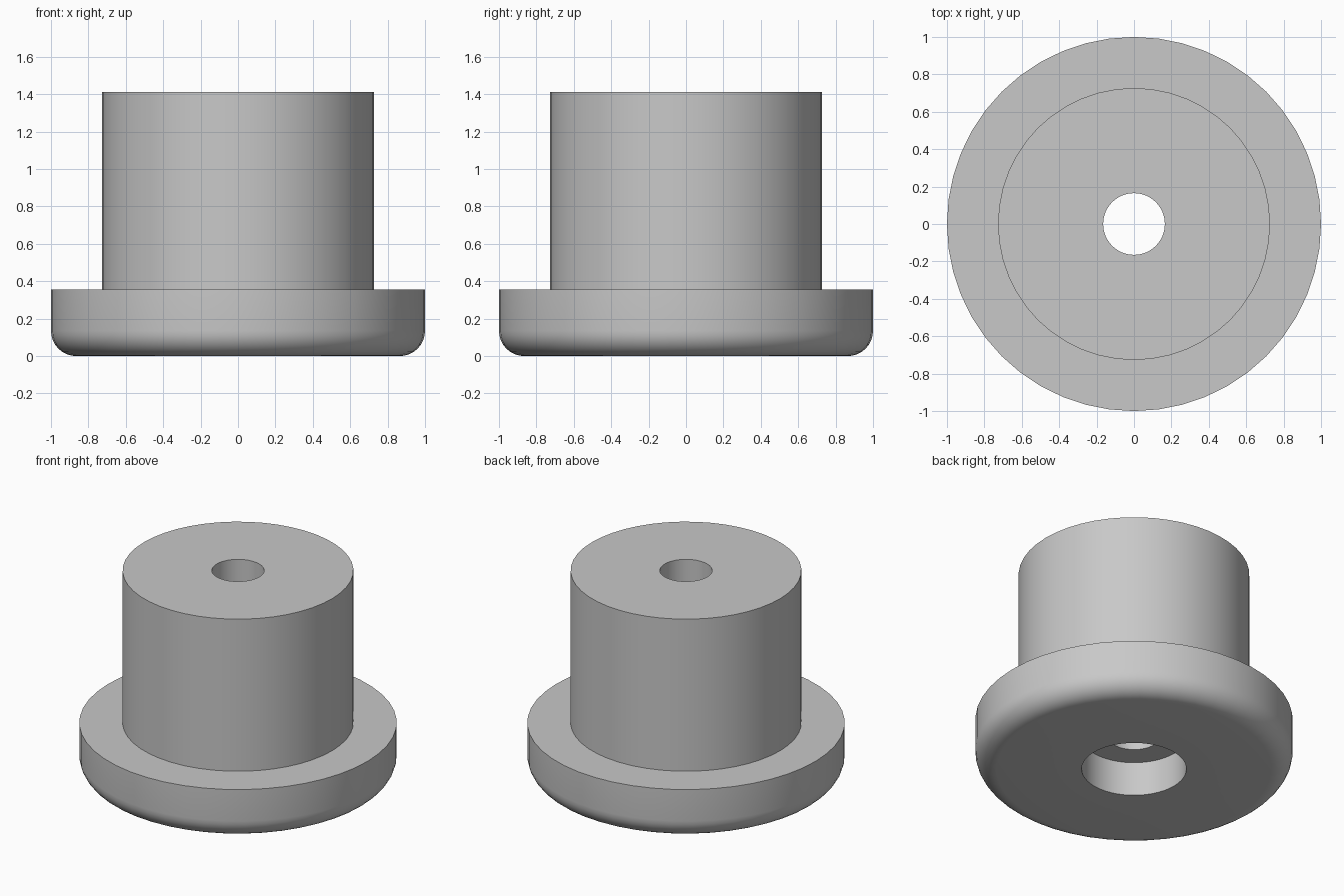
import bpy
import bmesh
from math import pi, sin, cos, radians
from mathutils import Vector

cube = bpy.data.objects.get("Cube")
if cube:
    bpy.data.objects.remove(cube, do_unlink=True)

SEGMENTS = 48
FLANGE_R, FLANGE_TOP = 1.0, 0.355
BODY_R, BODY_TOP = 0.727, 1.412
HOLE_R = 0.165
BORE_R, BORE_DEPTH = 0.33, 0.237
FILLET, FILLET_STEPS = 0.135, 8

# Plain grey material
grey = bpy.data.materials.new("plain_grey")
grey.use_nodes = True
colour = (0.58, 0.58, 0.58, 1)
grey.diffuse_color = colour
grey.node_tree.nodes["Principled BSDF"].inputs["Base Color"].default_value = colour

# Rounded lower rim of the flange
fillet = []
for i in range(FILLET_STEPS + 1):
    a = pi / 2 * i / FILLET_STEPS
    fillet.append((FLANGE_R - FILLET + FILLET * sin(a), FILLET - FILLET * cos(a)))

# Closed half section: counterbore, flange, body, through hole
profile = [(HOLE_R, BORE_DEPTH), (BORE_R, BORE_DEPTH), (BORE_R, 0)]
profile += fillet
profile += [(FLANGE_R, FLANGE_TOP), (BODY_R, FLANGE_TOP),
            (BODY_R, BODY_TOP), (HOLE_R, BODY_TOP)]

# Revolve the section around the upright axis
bm = bmesh.new()
verts = [bm.verts.new((r, 0, z)) for r, z in profile]
edges = [bm.edges.new((v, verts[i - 1])) for i, v in enumerate(verts)]
bmesh.ops.spin(bm, geom=verts + edges, cent=Vector(), axis=Vector((0, 0, 1)),
               angle=2 * pi, steps=SEGMENTS, use_merge=True)
bmesh.ops.remove_doubles(bm, verts=bm.verts, dist=0.0001)
bmesh.ops.recalc_face_normals(bm, faces=bm.faces)
mesh = bpy.data.meshes.new("flanged_bushing")
bm.to_mesh(mesh)
bm.free()
mesh.materials.append(grey)

bushing = bpy.data.objects.new("flanged_bushing", mesh)
bpy.context.collection.objects.link(bushing)
bpy.ops.object.select_all(action="DESELECT")
bushing.select_set(True)
bpy.context.view_layer.objects.active = bushing
bpy.ops.object.shade_smooth_by_angle(angle=radians(30))
